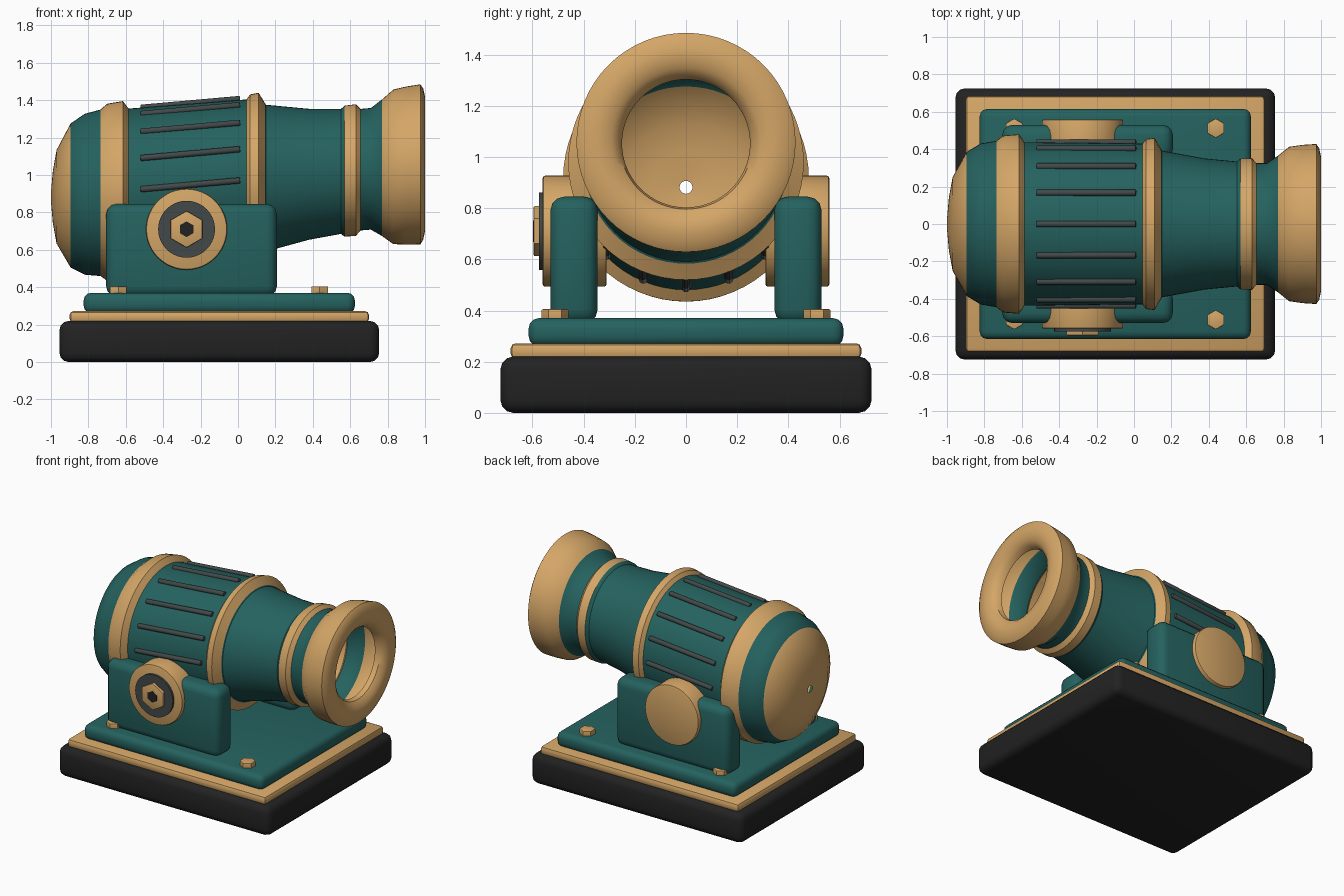
import bpy, bmesh
from math import cos, sin, pi, radians, atan
from mathutils import Matrix, Vector

cube = bpy.data.objects.get("Cube")
if cube:
    bpy.data.objects.remove(cube, do_unlink=True)


def material(name, rgb):
    m = bpy.data.materials.new(name)
    m.use_nodes = True
    colour = (*rgb, 1)
    m.diffuse_color = colour
    m.node_tree.nodes["Principled BSDF"].inputs["Base Color"].default_value = colour
    return m


TEAL = material("teal", (0.018, 0.122, 0.114))
BRASS = material("brass", (0.66, 0.38, 0.135))
BLACK = material("black", (0.016, 0.016, 0.016))
GREY = material("dark grey", (0.055, 0.066, 0.066))

SLOPE = 0.089      # rise of the barrel axis per unit of x


def axis_z(x):
    return 0.97 + SLOPE * x


def finish(bm, name, *mats, angle=40):
    me = bpy.data.meshes.new(name)
    bm.to_mesh(me)
    bm.free()
    for m in mats:
        me.materials.append(m)
    me.shade_smooth()
    me.set_sharp_from_angle(angle=radians(angle))
    ob = bpy.data.objects.new(name, me)
    bpy.context.scene.collection.objects.link(ob)
    return ob


def box(name, x, y, z, mat, bevel, segments=3):
    """Rounded box from (min, max) ranges."""
    bm = bmesh.new()
    bmesh.ops.create_cube(bm, size=1)
    for v in bm.verts:
        v.co = Vector([(a + b) / 2 + c * (b - a) for (a, b), c in zip((x, y, z), v.co)])
    bmesh.ops.bevel(bm, geom=bm.edges[:], offset=bevel, segments=segments,
                    profile=0.5, affect='EDGES')
    return finish(bm, name, mat)


def prism(name, centre, radius, depth, sides, mat, rot, bevel=0):
    """Cylinder or hexagonal prism; rot turns its z axis into place."""
    bm = bmesh.new()
    bmesh.ops.create_cone(bm, cap_ends=True, segments=sides, radius1=radius,
                          radius2=radius, depth=depth)
    if bevel:
        rims = [e for e in bm.edges if abs(e.verts[0].co.z - e.verts[1].co.z) < 1e-5]
        bmesh.ops.bevel(bm, geom=rims, offset=bevel, segments=2, profile=0.5,
                        affect='EDGES')
    bm.transform(Matrix.Translation(centre) @ rot)
    return finish(bm, name, mat)


UPRIGHT = Matrix.Identity(4)
SIDEWAYS = Matrix.Rotation(pi / 2, 4, 'X')

# Stepped base
box("base_plinth", (-0.955, 0.755), (-0.725, 0.725), (0, 0.22), BLACK, 0.05)
box("base_trim", (-0.90, 0.70), (-0.685, 0.685), (0.21, 0.272), BRASS, 0.02, 2)
box("base_deck", (-0.825, 0.625), (-0.615, 0.615), (0.26, 0.37), TEAL, 0.04)

# Deck bolts, cheeks and pivot discs on both sides
for side, s in (("right", -1), ("left", 1)):
    for end, x in (("rear", -0.64), ("front", 0.437)):
        prism(f"{end}_bolt_{side}", (x, s * 0.512, 0.38), 0.052, 0.05, 6, BRASS, UPRIGHT, 0.004)
    box(f"cheek_{side}", (-0.705, 0.208), sorted((s * 0.345, s * 0.53)), (0.35, 0.845), TEAL, 0.055)
    prism(f"pivot_disc_{side}", (-0.275, s * 0.435, 0.71), 0.217, 0.25, 48, BRASS, SIDEWAYS, 0.01)

# Hub on the right side only
prism("hub_washer", (-0.275, -0.565, 0.71), 0.152, 0.02, 40, GREY, SIDEWAYS)
prism("hub_nut", (-0.275, -0.58, 0.71), 0.098, 0.03, 6, BRASS, SIDEWAYS, 0.004)
prism("hub_socket", (-0.275, -0.594, 0.71), 0.042, 0.006, 6, BLACK, SIDEWAYS)

# Barrel: thin shell spun about a rising axis, open at vent and muzzle
PROFILE = [(-1.0, .025), (-.99, .14), (-.97, .25), (-.895, .385), (-.82, .43), (-.735, .445),
           (-.70, .473), (-.615, .48), (-.585, .437), (.045, .43), (.065, .455), (.11, .46),
           (.145, .40), (.15, .392), (.38, .35), (.55, .334), (.57, .35), (.63, .352),
           (.655, .325), (.71, .325), (.77, .365), (.83, .413), (.90, .423), (.975, .428),
           (.99, .405), (1.0, .36), (1.0, .33), (.99, .29), (.965, .26), (.93, .25)]
BANDS = [(-1.1, -.895), (-.735, -.585), (.045, .146), (.565, .656), (.77, 1.1)]
SIDES = 64

bm = bmesh.new()
rings = []
for x, r in PROFILE:
    rings.append([bm.verts.new((x, r * cos(2 * pi * j / SIDES),
                                axis_z(x) + r * sin(2 * pi * j / SIDES)))
                  for j in range(SIDES)])
for a, b in zip(rings, rings[1:]):
    for j in range(SIDES):
        k = (j + 1) % SIDES
        f = bm.faces.new((a[j], a[k], b[k], b[j]))
        x = f.calc_center_median().x
        f.material_index = int(any(lo < x < hi for lo, hi in BANDS))
finish(bm, "barrel", TEAL, BRASS, angle=35)

# Sixteen grip rods around the barrel body
tilt = Matrix.Rotation(pi / 2 - atan(SLOPE), 4, 'Y')
for i in range(16):
    a = 2 * pi * i / 16
    centre = (-0.255, 0.436 * cos(a), axis_z(-0.255) + 0.436 * sin(a))
    prism(f"grip_rod_{i + 1}", centre, 0.017, 0.535, 10, GREY, tilt, 0.005)
